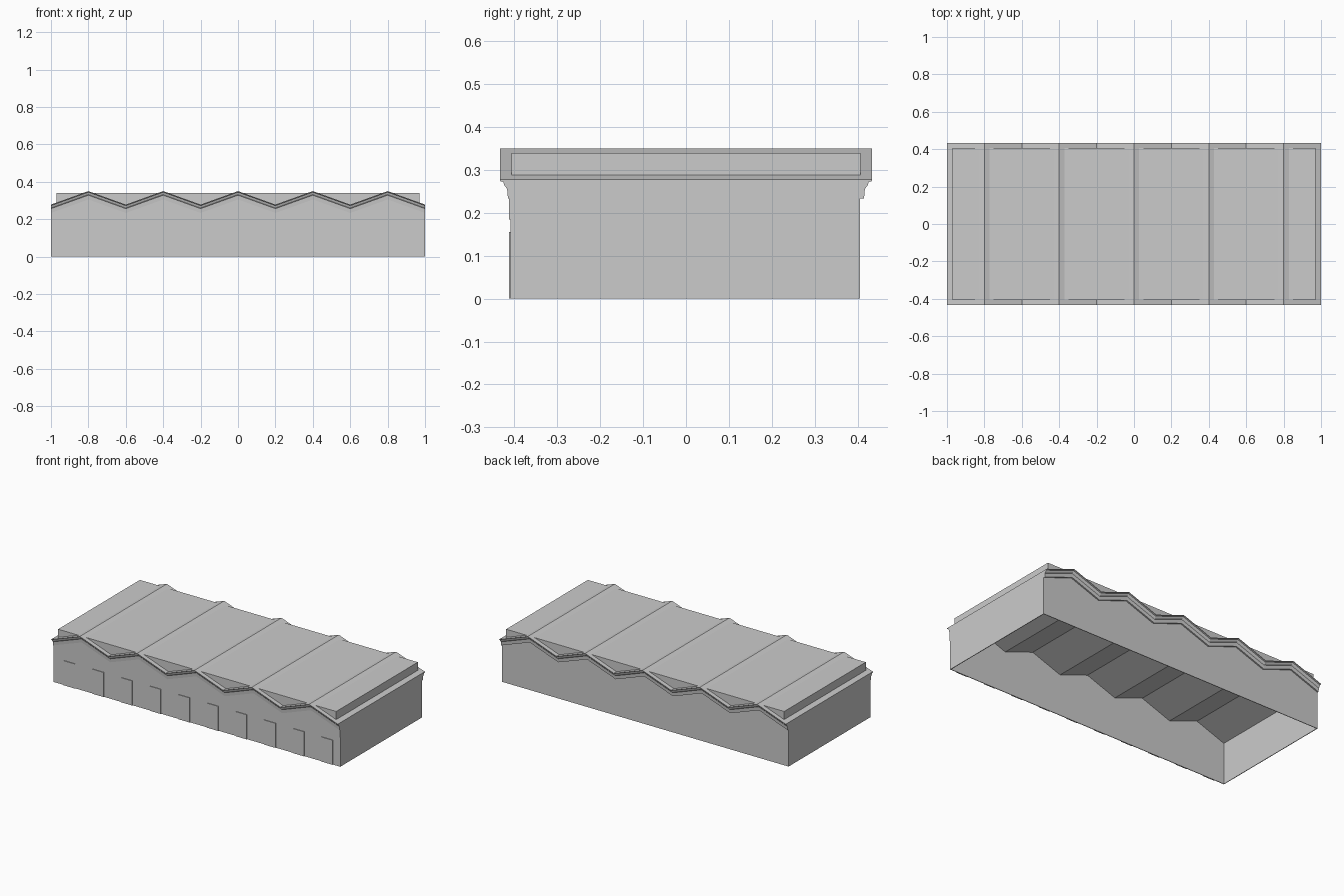
import bpy
import bmesh

cube = bpy.data.objects.get("Cube")
if cube:
    bpy.data.objects.remove(cube, do_unlink=True)

grey = bpy.data.materials.new("light_grey")
grey.use_nodes = True
grey.diffuse_color = (0.6, 0.6, 0.6, 1)
grey.node_tree.nodes["Principled BSDF"].inputs["Base Color"].default_value = grey.diffuse_color

BAYS = 5
PEAK, VALLEY = 0.35, 0.278
SHEET = 0.018         # thickness of the roof between the walls
CORNICE = 0.045       # depth of the cornice along the eaves
FRONT, BACK = -0.409, 0.406
WALL = 0.004


def roof_z(x):
    """Height of the folded roof surface at x."""
    half = 1 / BAYS
    fold = abs(((x + 1) / half) % 2 - 1)
    return PEAK - (PEAK - VALLEY) * fold


def finish(name, bm):
    bmesh.ops.recalc_face_normals(bm, faces=bm.faces)
    mesh = bpy.data.meshes.new(name)
    bm.to_mesh(mesh)
    bm.free()
    mesh.materials.append(grey)
    obj = bpy.data.objects.new(name, mesh)
    bpy.context.collection.objects.link(obj)


def loft(name, sections):
    """Skin a list of matching closed sections and cap both ends."""
    bm = bmesh.new()
    rings = [[bm.verts.new(p) for p in s] for s in sections]
    n = len(rings[0])
    for a, b in zip(rings, rings[1:]):
        for i in range(n):
            j = (i + 1) % n
            bm.faces.new((a[i], a[j], b[j], b[i]))
    bm.faces.new(rings[0])
    bm.faces.new(rings[-1])
    finish(name, bm)


def strip(name, stations, low, high, y0, y1):
    """Upright slab along x whose lower and upper edges follow functions."""
    loft(name, [[(x, y0, low(x)), (x, y1, low(x)),
                 (x, y1, high(x)), (x, y0, high(x))] for x in stations])


folds = [-1 + i / BAYS for i in range(2 * BAYS + 1)]
ground = lambda x: 0.0
sheet_bottom = lambda x: roof_z(x) - SHEET
cornice_bottom = lambda x: roof_z(x) - CORNICE

# Folded roof sheet with a stepped cornice hanging outside both long walls
steps = [(0.434, 0), (0.434, -0.004), (0.426, -0.006), (0.423, -0.015),
         (0.417, -0.022), (0.415, -CORNICE)]
profile = [(-y, z) for y, z in steps]
profile += [(FRONT, -CORNICE), (FRONT, -SHEET), (BACK, -SHEET), (BACK, -CORNICE)]
profile += [(y, z) for y, z in reversed(steps)]
loft("folded_roof", [[(x, y, roof_z(x) + dz) for y, dz in profile] for x in folds])

# Flat deck filling the valleys, with only the ridges showing through
inner = [-0.97] + folds[1:-1] + [0.97]
strip("roof_deck", inner, lambda x: roof_z(x) - 0.012, lambda x: 0.34, -0.407, 0.407)

# Thin walls around an open base
strip("front_wall", folds, ground, sheet_bottom, FRONT, FRONT + WALL)
strip("back_wall", folds, ground, sheet_bottom, BACK - WALL, BACK)
for name, side in (("left_wall", 1), ("right_wall", -1)):
    strip(name, [side, side * (1 - WALL)], ground, sheet_bottom, FRONT + WALL, BACK - WALL)

# Slightly raised upper facade
strip("upper_facade", folds, lambda x: 0.185, cornice_bottom, FRONT - 0.004, FRONT)

# Two shallow doors in each bay
for i in range(2 * BAYS):
    x = -0.9 + i / BAYS
    strip(f"front_door_{i + 1}", [x - 0.03, x + 0.05],
          ground, lambda x: 0.155, FRONT - 0.004, FRONT)
